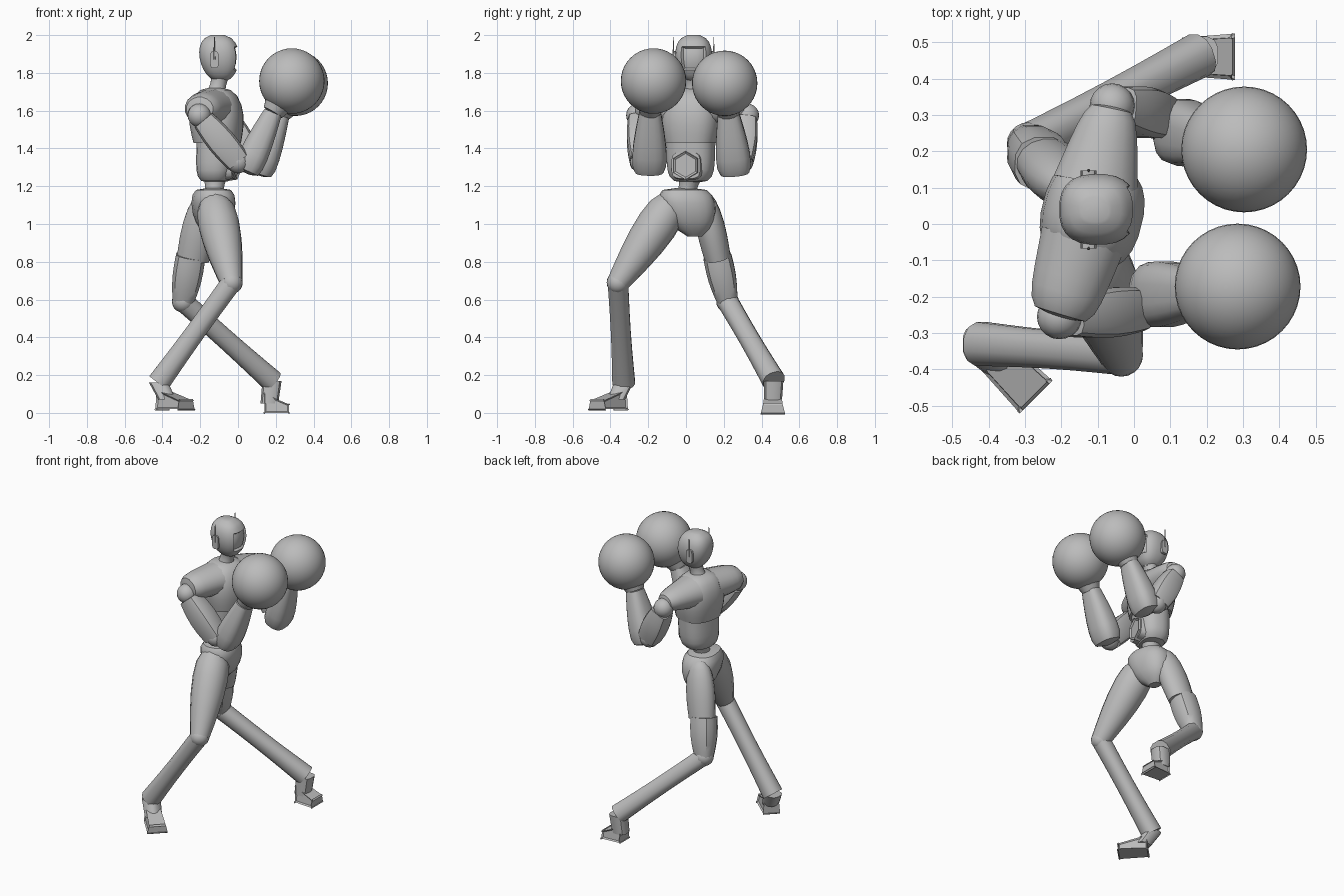
import bpy, bmesh, math
from mathutils import Vector, Matrix

default_cube = bpy.data.objects.get("Cube")
if default_cube:
    bpy.data.objects.remove(default_cube, do_unlink=True)

GREY = (0.5, 0.5, 0.5, 1)
grey = bpy.data.materials.new("plain_grey")
grey.use_nodes = True
grey.diffuse_color = GREY
grey.node_tree.nodes["Principled BSDF"].inputs["Base Color"].default_value = GREY

FORWARD, ACROSS, UP = Vector((1, 0, 0)), Vector((0, 1, 0)), Vector((0, 0, 1))
CHEST_SIDE = (ACROSS + FORWARD / 4).normalized()
CHEST_FRONT = CHEST_SIDE.cross(UP)
HIP_SIDE = ACROSS - FORWARD / 6


def finish(name, bm):
    """Turn a bmesh into a smooth object that keeps its sharp edges."""
    bmesh.ops.recalc_face_normals(bm, faces=bm.faces)
    for face in bm.faces:
        face.smooth = True
    for edge in bm.edges:
        edge.smooth = edge.calc_face_angle(0) < math.radians(35)
    mesh = bpy.data.meshes.new(name)
    bm.to_mesh(mesh)
    bm.free()
    mesh.materials.append(grey)
    obj = bpy.data.objects.new(name, mesh)
    bpy.context.collection.objects.link(obj)


def rounded(value, exponent):
    return max(1 - value ** exponent, 0) ** (1 / exponent) if exponent else 1


def superpower(value, power):
    return math.copysign(abs(value) ** (2 / power), value)


def limb_mesh(start, end, r_start, r_end, bulge=0, flat=1, power=2, side=ACROSS,
              axis=None, round_start=0, round_end=0, sides=16, steps=8):
    """Skin rounded rings from start to end; flat scales depth against width."""
    bm = bmesh.new()
    axis = (axis or end - start).normalized()
    wide = (side - axis * side.dot(axis)).normalized()
    deep = axis.cross(wide)
    rings = []
    for step in range(steps + 1):
        t = (1 - math.cos(math.pi * step / steps)) / 2
        radius = r_start + (r_end - r_start) * t + bulge * math.sin(math.pi * t)
        radius *= max(rounded(1 - t, round_start) * rounded(t, round_end), 0.3)
        ring = []
        for corner in range(sides):
            angle = math.tau * (corner + 0.5) / sides
            offset = wide * superpower(math.cos(angle), power)
            offset += deep * superpower(math.sin(angle), power) * flat
            ring.append(bm.verts.new(start.lerp(end, t) + offset * radius))
        rings.append(ring)
    for low, high in zip(rings, rings[1:]):
        for i in range(sides):
            bm.faces.new((low[i - 1], low[i], high[i], high[i - 1]))
    bm.faces.new(rings[0][::-1])
    bm.faces.new(rings[-1])
    bmesh.ops.recalc_face_normals(bm, faces=bm.faces)
    return bm


def limb(name, *args, **options):
    finish(name, limb_mesh(*args, **options))


def ball(name, centre, radius, segments=20):
    bm = bmesh.new()
    bmesh.ops.create_uvsphere(bm, u_segments=segments, v_segments=segments // 2,
                              radius=radius, matrix=Matrix.Translation(centre))
    finish(name, bm)


# Head with a sunken visor
crown = Vector((-0.107, 0.04, 2))
chin = Vector((-0.09, 0.04, 1.755))
head = limb_mesh(chin, crown, 0.105, 0.115, flat=1.08, power=2.5, axis=UP,
                 round_start=2.5, round_end=3, sides=24, steps=12)
visor = [f for f in head.faces
         if f.normal.x > 0.75 and 1.82 < f.calc_center_median().z < 1.93]
bmesh.ops.inset_region(head, faces=visor, thickness=0.006, depth=-0.014)
finish("head", head)

# Ear plates with thin aerials
for label, sign in (("left", 1), ("right", -1)):
    ear = Vector((-0.125, 0.04 + sign * 0.09, 1.87))
    outer = ear + ACROSS * sign * 0.017
    limb(label + "_ear", ear, outer, 0.045, 0.045, flat=0.5, power=4, side=UP, steps=1)
    limb(label + "_aerial", outer, outer + UP * 0.12, 0.005, 0.002, sides=6, steps=1)

# Torso, from the neck down to the pelvis
collar = Vector((-0.12, 0.03, 1.72))
ribs = Vector((-0.11, 0.025, 1.43))
navel = Vector((-0.12, 0.025, 1.31))
waist = Vector((-0.12, 0.025, 1.22))
hips = Vector((-0.13, -0.01, 1.19))
crotch = Vector((-0.13, 0.045, 0.935))
limb("neck", collar - UP * 0.05, chin + UP * 0.05, 0.06, 0.055, bulge=-0.015)
limb("chest", ribs, collar, 0.135, 0.14, bulge=0.02, flat=0.9, power=2.5,
     side=CHEST_SIDE, axis=UP, round_end=4, sides=24)
limb("belly", waist, ribs, 0.125, 0.13, flat=0.8, power=2.5, side=CHEST_SIDE,
     axis=UP, round_start=5, sides=24)
limb("waist", waist + UP * 0.03, hips - UP * 0.08, 0.065, 0.065, bulge=-0.015, axis=UP)
limb("pelvis", crotch, hips, 0.13, 0.15, bulge=0.01, flat=0.78, power=2.5,
     side=HIP_SIDE, axis=UP, round_start=2.5, round_end=6, sides=20)

# Belt frame holding a hexagonal plate with a recessed centre
limb("belt_frame", navel + CHEST_FRONT * 0.07, navel + CHEST_FRONT * 0.108, 0.085, 0.078,
     flat=0.9, power=4, side=CHEST_SIDE, steps=1)
plate = limb_mesh(navel + CHEST_FRONT * 0.08, navel + CHEST_FRONT * 0.12, 0.08, 0.075,
                  side=CHEST_SIDE, sides=6, steps=1)
plate.faces.ensure_lookup_table()
bmesh.ops.inset_region(plate, faces=[plate.faces[-1]], thickness=0.012, depth=-0.008)
finish("belt_plate", plate)


def leg(label, hip, knee, ankle, heel, toe, thigh_radius, flat, guard):
    """Thigh, knee joint, shin and a wedge-shaped foot from heel to toe."""
    limb(label + "_thigh", hip, knee.lerp(hip, guard), thigh_radius, 0.06 + guard / 40,
         bulge=0.01, flat=flat, round_start=4)
    if guard:
        limb(label + "_thigh_guard", knee.lerp(hip, guard + 0.02) - FORWARD * 0.015, knee,
             0.076, 0.055, bulge=0.01, flat=1.05, power=2.5, sides=12)
    ball(label + "_knee", knee, 0.06)
    limb(label + "_shin", knee, ankle, 0.056, 0.062, bulge=-0.005, power=2.3, sides=12)
    limb(label + "_ankle", heel.lerp(toe, 0.2) + UP * 0.05, ankle, 0.048, 0.052,
         power=3, axis=UP, sides=12)
    # Foot: the sole is wider than the top, and the toe lower than the heel
    bm = bmesh.new()
    bmesh.ops.create_cube(bm, size=1)
    along = toe - heel
    for v in bm.verts:
        front, top = v.co.x > 0, v.co.z > 0
        height = (0.045 if front else 0.1) if top else 0
        width = (0.11 if front else 0.09) * (0.8 if top else 1)
        sideways = along.normalized().cross(UP) * v.co.y * width
        v.co = (toe if front else heel) + sideways + UP * height
    bmesh.ops.bevel(bm, geom=bm.edges[:], offset=0.008, segments=1, affect="EDGES")
    finish(label + "_foot", bm)


leg("right", Vector((-0.13, -0.06, 1.13)), Vector((-0.035, -0.36, 0.69)),
    Vector((-0.42, -0.33, 0.16)), Vector((-0.4, -0.345, 0.02)),
    Vector((-0.275, -0.47, 0.02)), 0.13, 1, 0)
leg("left", Vector((-0.16, 0.09, 1.16)), Vector((-0.29, 0.22, 0.59)),
    Vector((0.18, 0.465, 0.17)), Vector((0.14, 0.46, 0)),
    Vector((0.27, 0.46, 0)), 0.065, 1.25, 0.4)


def arm(label, root, shoulder, elbow, forearm, wrist, glove, cap_radius):
    """Shoulder cap, ball joints, boxy upper arm, forearm, cuff and round glove."""
    limb(label + "_shoulder_cap", root, shoulder + UP * 0.035, 0.1, cap_radius,
         flat=1.2, side=UP, round_end=6)
    ball(label + "_shoulder_joint", shoulder, 0.062)
    limb(label + "_upper_arm", shoulder.lerp(elbow, 0.1), elbow, 0.055, 0.06,
         bulge=0.012, flat=1.1, power=4, sides=12)
    ball(label + "_elbow", elbow, 0.062)
    limb(label + "_forearm", forearm, wrist, 0.102, 0.058, bulge=0.006, flat=0.85,
         power=2.8, round_start=6)
    limb(label + "_cuff", wrist, wrist.lerp(glove, 0.45), 0.056, 0.09)
    ball(label + "_glove", glove, 0.173, segments=40)


arm("right", Vector((-0.14, -0.04, 1.615)), Vector((-0.205, -0.255, 1.575)),
    Vector((0, -0.235, 1.33)), Vector((0.04, -0.195, 1.27)),
    Vector((0.185, -0.19, 1.59)), Vector((0.285, -0.172, 1.757)), 0.08)
arm("left", Vector((-0.105, 0.11, 1.615)), Vector((-0.06, 0.325, 1.575)),
    Vector((0.065, 0.295, 1.33)), Vector((0.11, 0.26, 1.26)),
    Vector((0.225, 0.225, 1.58)), Vector((0.303, 0.205, 1.745)), 0.06)
